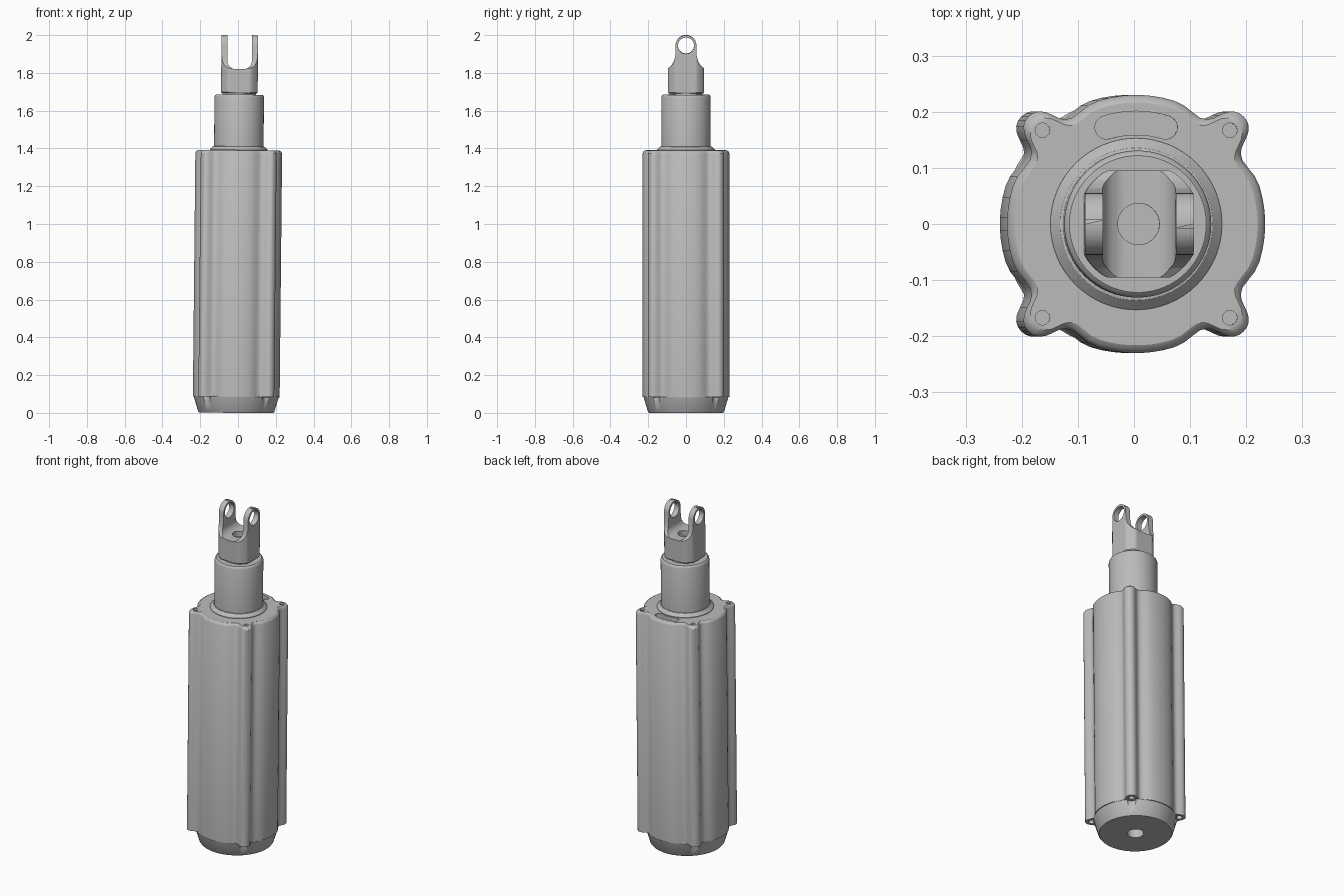
import bpy, bmesh
from math import sin, cos, pi, radians
from mathutils import Matrix

cube = bpy.data.objects.get("Cube")
if cube:
    bpy.data.objects.remove(cube, do_unlink=True)

GREY = (0.5, 0.5, 0.5, 1)
metal = bpy.data.materials.new("grey metal")
metal.use_nodes = True
metal.diffuse_color = GREY
metal.node_tree.nodes["Principled BSDF"].inputs["Base Color"].default_value = GREY
parts = []


def loft(name, rings):
    """Skin equal-length rings of 3D points and cap both ends."""
    bm = bmesh.new()
    loops = [[bm.verts.new(p) for p in ring] for ring in rings]
    n = len(loops[0])
    for a, b in zip(loops, loops[1:]):
        for i in range(n):
            j = (i + 1) % n
            bm.faces.new((a[i], a[j], b[j], b[i]))
    bm.faces.new(loops[0])
    bm.faces.new(loops[-1])
    bmesh.ops.recalc_face_normals(bm, faces=bm.faces)
    mesh = bpy.data.meshes.new(name)
    bm.to_mesh(mesh)
    bm.free()
    mesh.materials.append(metal)
    obj = bpy.data.objects.new(name, mesh)
    bpy.context.collection.objects.link(obj)
    return obj


def part(name, rings):
    obj = loft(name, rings)
    parts.append(obj)
    return obj


def circle(r, n=64, cx=0, cy=0):
    return [(cx + r * cos(2 * pi * i / n), cy + r * sin(2 * pi * i / n)) for i in range(n)]


def flat(pts, z, s=1):
    return [(x * s, y * s, z) for x, y in pts]


def lathe(profile):
    return [flat(circle(r), z) for r, z in profile]


def prism(pts, lo, hi, axis="z"):
    place = {"z": lambda a, b, h: (a, b, h),
             "x": lambda a, b, h: (h, a, b),
             "y": lambda a, b, h: (a, h, b)}[axis]
    return [[place(a, b, h) for a, b in pts] for h in (lo, hi)]


def boolean(obj, rings, operation="DIFFERENCE"):
    cutter = loft("cutter", rings)
    cutter.hide_render = True
    mod = obj.modifiers.new("cut", "BOOLEAN")
    mod.object, mod.operation, mod.solver = cutter, operation, "EXACT"
    bpy.context.view_layer.objects.active = obj
    bpy.ops.object.modifier_apply(modifier=mod.name)
    bpy.data.objects.remove(cutter, do_unlink=True)


def arc(cx, cy, r, start, end, n=12):
    return [(cx + r * cos(radians(start + (end - start) * i / n)),
             cy + r * sin(radians(start + (end - start) * i / n))) for i in range(n + 1)]


# Housing: round tube with four screw lobes, given as angle from lobe and radius
half = [(2, .27), (4, .266), (6, .257), (7.5, .245), (9, .233), (11, .225), (14, .221),
        (18, .223), (23, .228), (28, .23), (33, .23), (38, .23), (42, .23)]
lobe = [(-d, r) for d, r in reversed(half)] + [(0, .271)] + half
outline = [(r * cos(radians(q + d)), r * sin(radians(q + d)))
           for q in (45, 135, 225, 315) for d, r in lobe]
housing = part("housing", [flat(outline, .085), flat(outline, 1.375),
                           flat(outline, 1.385, .975), flat(outline, 1.39, .94)])

# Tapered end cap with a centre bore
end_cap = part("end_cap", lathe([(.196, 0), (.202, .008), (.225, .085), (.215, .1)]))
boolean(end_cap, prism(circle(.045, 32), -.1, .05))

# Screw holes on each lobe and the notches below them
for sx in (-1, 1):
    for sy in (-1, 1):
        x, y = .167 * sx, .167 * sy
        boolean(housing, prism(circle(.013, 20, x, y), 1.36, 1.5))
        boolean(housing, prism(circle(.017, 20, x, y), 0, .12))
        boolean(end_cap, prism(circle(.028, 24, x, y), -.1, .084))

# Curved slot in the top face, toward the back
c, w, a = .18, .021, 17
left, right = radians(90 + a), radians(90 - a)
slot = (arc(0, 0, c + w, 90 - a, 90 + a)
        + arc(c * cos(left), c * sin(left), w, 90 + a, 270 + a, 8)[1:]
        + arc(0, 0, c - w, 90 + a, 90 - a)[1:]
        + arc(c * cos(right), c * sin(right), w, 270 - a, 450 - a, 8)[1:-1])
boolean(housing, prism(slot, 1.35, 1.5))

# Collar, neck and stem
part("collar", lathe([(.153, 1.38), (.153, 1.393), (.136, 1.41), (.125, 1.412)]))
part("neck", lathe([(.131, 1.385), (.131, 1.672), (.128, 1.68), (.122, 1.685)]))
part("stem", lathe([(.088, 1.67), (.088, 1.71)]))

# Fork: flattened round bar trimmed to a side profile, then slotted and drilled
bar = [(max(-.097, min(.097, x)), max(-.095, min(.095, y))) for x, y in circle(.111, 72)]
fork = part("fork", [flat(bar, 1.692, .96), flat(bar, 1.698), flat(bar, 2.02)])
shoulder = [(.12, 1.6), (.12, 1.815), (.095, 1.824), (.078, 1.838), (.064, 1.86), (.057, 1.89)]
side = (shoulder + arc(0, 1.945, .055, 0, 180, 24)
        + [(-y, z) for y, z in reversed(shoulder)])
boolean(fork, prism(side, -.2, .2, "x"), "INTERSECT")
gap = ([(.065, 2.1), (-.065, 2.1)] + arc(-.02, 1.865, .045, 180, 270, 8)
       + arc(.02, 1.865, .045, 270, 360, 8))
boolean(fork, prism(gap, -.2, .2, "y"))
boolean(fork, prism(circle(.043, 32, 0, 1.945), -.2, .2, "x"))
boolean(fork, prism(circle(.037, 32), 1.79, 1.9))

# Slight lean of the whole assembly, then smooth shading with crisp edges
lean = Matrix.Translation((0, 0, 1)) @ Matrix.Rotation(.01, 4, "Y") @ Matrix.Translation((0, 0, -1))
bpy.ops.object.select_all(action="DESELECT")
for obj in parts:
    obj.data.transform(lean)
    obj.select_set(True)
bpy.context.view_layer.objects.active = housing
bpy.ops.object.shade_smooth_by_angle(angle=radians(30))
